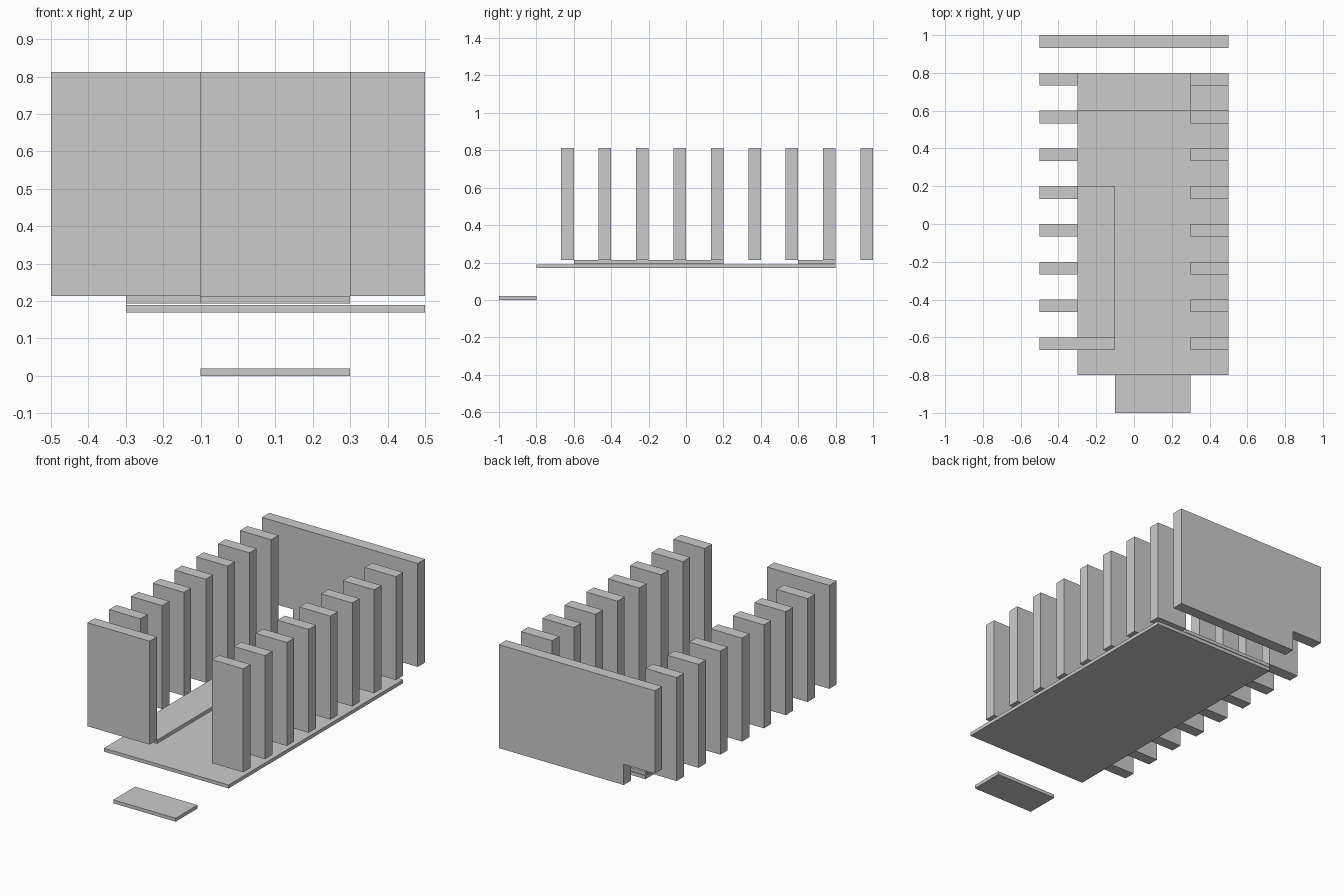
import bpy
import bmesh

if "Cube" in bpy.data.objects:
    bpy.data.objects.remove(bpy.data.objects["Cube"])

Z0, Z1 = 0.213, 0.813   # bottom and top of all upright panels
T = 0.067               # upright panel thickness
P = 0.02                # floor plate thickness


def prism(name, profile, y0, y1):
    """Extrude an x-z outline from y0 to y1."""
    bm = bmesh.new()
    face = bm.faces.new([bm.verts.new((x, y0, z)) for x, z in profile])
    ext = bmesh.ops.extrude_face_region(bm, geom=[face])
    verts = [g for g in ext["geom"] if isinstance(g, bmesh.types.BMVert)]
    bmesh.ops.translate(bm, verts=verts, vec=(0, y1 - y0, 0))
    bmesh.ops.recalc_face_normals(bm, faces=bm.faces)
    mesh = bpy.data.meshes.new(name)
    bm.to_mesh(mesh)
    bm.free()
    obj = bpy.data.objects.new(name, mesh)
    bpy.context.collection.objects.link(obj)
    return obj


def box(name, x0, x1, y0, y1, z0, z1):
    return prism(name, [(x0, z0), (x1, z0), (x1, z1), (x0, z1)], y0, y1)


# Floor plates: entry step, main floor and the two raised ledges
box("entry_step", -0.1, 0.3, -1.0, -0.8, 0, P)
box("main_floor", -0.3, 0.5, -0.8, 0.8, 0.17, 0.17 + P)
box("left_ledge", -0.3, -0.1, -0.6, 0.2, Z0 - P, Z0)
box("back_ledge", -0.3, 0.3, 0.6, 0.8, Z0 - P, Z0)

# Rows of upright panels; the front left one is wider
for i in range(8):
    y = -0.6 + 0.2 * i
    box(f"left_panel_{i + 1}", -0.5, -0.1 if i == 0 else -0.3, y - T, y, Z0, Z1)
    box(f"right_panel_{i + 1}", 0.3, 0.5, y - T, y, Z0, Z1)

# Back wall with a notch in its lower left corner
N = Z0 + 0.12
prism("back_wall", [(-0.3, Z0), (0.5, Z0), (0.5, Z1), (-0.5, Z1),
                    (-0.5, N), (-0.3, N)], 1.0 - T, 1.0)
